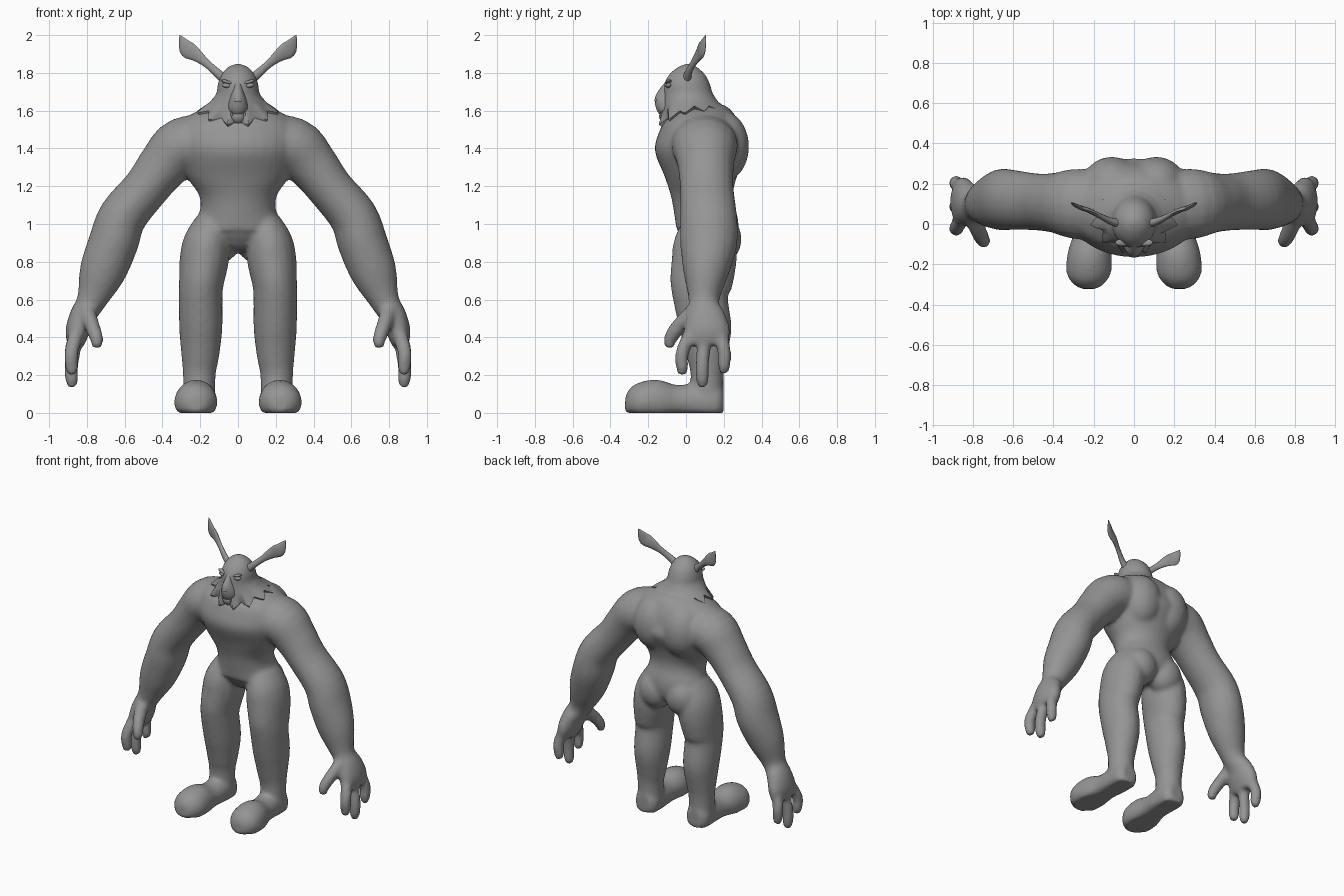
import bpy, bmesh, math
from mathutils import Vector, Matrix

gray = bpy.data.materials.new("plain_gray")
gray.diffuse_color = (0.3, 0.3, 0.3, 1)


def refine(rows, k=4):
    """Catmull-Rom smoothing of section rows."""
    out = []
    for i in range(len(rows) - 1):
        quad = [rows[max(i - 1, 0)], rows[i], rows[i + 1], rows[min(i + 2, len(rows) - 1)]]
        for j in range(k):
            t = j / k
            out.append([0.5 * (2 * b + (c - a) * t + (2 * a - 5 * b + 4 * c - d) * t * t
                               + (3 * b - a - 3 * c + d) * t ** 3) for a, b, c, d in zip(*quad)])
    return out + [list(rows[-1])]


def skin(bm, rings):
    """Bridge rings of points and cap both ends."""
    vs = [[bm.verts.new(p) for p in r] for r in rings]
    n = len(vs[0])
    for a, b in zip(vs, vs[1:]):
        for i in range(n):
            bm.faces.new((a[i], a[(i + 1) % n], b[(i + 1) % n], b[i]))
    bm.faces.new(vs[0][::-1])
    bm.faces.new(vs[-1])


def tube(bm, rows, side=1, ref=(0, 1, 0), n=20, k=4):
    """Elliptical limb along a path; each row is x, y, z, half width, half depth."""
    rows = refine(rows, k)
    rings = []
    for i, (x, y, z, a, b) in enumerate(rows):
        t = (Vector(rows[min(i + 1, len(rows) - 1)][:3]) - Vector(rows[max(i - 1, 0)][:3])).normalized()
        u = Vector(ref).cross(t).normalized()
        v = t.cross(u)
        ring = []
        for j in range(n):
            w = math.tau * j / n
            p = Vector((x, y, z)) + u * a * math.cos(w) + v * b * math.sin(w)
            ring.append((p.x * side, p.y, max(p.z, 0)))
        rings.append(ring)
    skin(bm, rings)


def ball(bm, c, r, side=1, turn=0):
    m = (Matrix.Translation((c[0] * side, c[1], c[2])) @ Matrix.Rotation(turn * side, 4, 'Y')
         @ Matrix.Diagonal((*r, 1)))
    bmesh.ops.create_uvsphere(bm, u_segments=20, v_segments=12, radius=1, matrix=m)


def finish(name, bm, angle=60):
    bmesh.ops.recalc_face_normals(bm, faces=bm.faces)
    me = bpy.data.meshes.new(name)
    bm.to_mesh(me)
    bm.free()
    me.materials.append(gray)
    ob = bpy.data.objects.new(name, me)
    bpy.context.collection.objects.link(ob)
    bpy.ops.object.select_all(action='DESELECT')
    ob.select_set(True)
    bpy.context.view_layer.objects.active = ob
    bpy.ops.object.shade_smooth_by_angle(angle=math.radians(angle))
    return ob


# Body: torso, arms, hands, legs and feet fused into one skin
bm = bmesh.new()
tube(bm, [(0, .10, .86, .05, .08), (0, .11, .92, .19, .14), (0, .115, .98, .235, .165),
          (0, .095, 1.08, .20, .16), (0, .085, 1.16, .21, .165), (0, .08, 1.26, .28, .195),
          (0, .08, 1.38, .33, .245), (0, .085, 1.46, .34, .23), (0, .095, 1.53, .31, .20),
          (0, .10, 1.59, .23, .155), (0, .10, 1.63, .12, .10)], n=32)
for s in (1, -1):
    # back muscles and buttocks
    ball(bm, (.11, .19, 1.41), (.15, .145, .19), s)
    ball(bm, (.105, .185, .92), (.12, .11, .13), s)
    # arm
    tube(bm, [(.12, .09, 1.44, .14, .17), (.29, .10, 1.41, .155, .175), (.39, .105, 1.315, .137, .15),
              (.487, .11, 1.19, .122, .142), (.61, .12, 1.04, .128, .15), (.66, .12, .90, .132, .152),
              (.72, .105, .74, .122, .12), (.778, .095, .59, .078, .08), (.825, .105, .51, .068, .105),
              (.85, .11, .43, .064, .125), (.86, .11, .36, .045, .11)], s)
    # fingers and thumb
    for y0, y1, tip in ((.025, -.02, .20), (.10, .087, .135), (.18, .202, .21)):
        tube(bm, [(.855, y0, .42, .04, .038), (.882, y1, tip + .12, .038, .036),
                  (.88, y1, tip + .04, .035, .034), (.878, y1, tip, .022, .022)], s, n=12)
    tube(bm, [(.80, .05, .54, .045, .05), (.77, -.04, .455, .04, .043),
              (.748, -.083, .39, .036, .036), (.747, -.086, .343, .024, .024)], s, n=12)
    # leg
    tube(bm, [(.13, .11, 1.0, .10, .13), (.165, .10, .90, .125, .165), (.18, .095, .80, .13, .172),
              (.195, .08, .68, .118, .165), (.198, .078, .60, .116, .145), (.197, .105, .44, .114, .137),
              (.20, .11, .30, .10, .107), (.205, .112, .20, .087, .088), (.205, .11, .03, .085, .09)], s)
    # foot
    tube(bm, [(.205, .20, .06, .05, .07), (.205, .16, .06, .085, .11), (.205, .05, .06, .088, .10),
              (.21, -.05, .06, .09, .088), (.22, -.15, .06, .11, .117), (.225, -.24, .055, .112, .107),
              (.225, -.295, .05, .08, .077), (.225, -.322, .05, .04, .045)], s, ref=(0, 0, 1))
body = finish("body", bm)
rm = body.modifiers.new("fuse", 'REMESH')
rm.mode, rm.voxel_size, rm.use_smooth_shade = 'VOXEL', 0.014, True
sm = body.modifiers.new("soften", 'SMOOTH')
sm.factor, sm.iterations = 0.5, 6

# Head flaring into a jagged mane; rows are z, y, half width, half depth, front drop
bm = bmesh.new()
N = 48
rings = []
head = refine([(1.846, .01, .012, .012, 0), (1.83, .008, .052, .05, 0), (1.79, .006, .088, .095, 0),
               (1.74, .006, .106, .12, 0), (1.69, .012, .115, .13, .01), (1.645, .025, .15, .147, .03)], 3)
head += [(1.612, .045, .20, .175, .075), (1.595, .045, .185, .16, .07), (1.59, .05, .10, .10, .02)]
for i, (z, y, a, b, drop) in enumerate(head):
    jag = {len(head) - 3: .12, len(head) - 2: .12}.get(i, 0)
    ring = []
    for j in range(N):
        w = math.tau * j / N
        saw = 1 - 2 * abs(((j + 2) % 4) / 2 - 1)     # 12 pointed tufts
        f = 1 - jag * saw
        ring.append((a * f * math.cos(w), y + b * f * math.sin(w),
                     z + jag * saw * .12 - drop * max(0, -math.sin(w)) ** 1.5))
    rings.append(ring)
skin(bm, rings)
finish("head_and_mane", bm, 45)

# Muzzle: nose bridge, upper lip and lower jaw
bm = bmesh.new()
tube(bm, [(0, -.08, 1.755, .02, .025), (0, -.085, 1.715, .027, .05), (0, -.09, 1.675, .04, .07),
          (0, -.09, 1.65, .05, .075), (0, -.085, 1.615, .056, .07), (0, -.08, 1.605, .045, .055)], n=16, k=3)
tube(bm, [(0, -.08, 1.583, .046, .05), (0, -.083, 1.572, .052, .06), (0, -.08, 1.55, .045, .05),
          (0, -.075, 1.535, .02, .025)], n=16, k=3)
ball(bm, (0, -.157, 1.655), (.022, .01, .012))
finish("muzzle", bm)

# Fangs, eyes and brows
fangs, eyes, brows = bmesh.new(), bmesh.new(), bmesh.new()
for s in (1, -1):
    for x, z, turn in ((.018, 1.598, math.pi), (.034, 1.59, 0)):
        bmesh.ops.create_cone(fangs, cap_ends=True, segments=8, radius1=.007, radius2=.001, depth=.03,
                              matrix=Matrix.Translation((x * s, -.132, z)) @ Matrix.Rotation(turn, 4, 'X'))
    ball(eyes, (.06, -.092, 1.733), (.027, .016, .013), s, -.15)
    ball(brows, (.058, -.092, 1.752), (.036, .018, .009), s, -.3)
finish("fangs", fangs)
finish("eyes", eyes)
finish("brows", brows)

# Ears: thin stalks widening to pointed blades
bm = bmesh.new()
for s in (1, -1):
    tube(bm, [(.065, .005, 1.76, .03, .025), (.11, .012, 1.80, .023, .018), (.17, .04, 1.853, .022, .013),
              (.225, .068, 1.898, .036, .012), (.268, .082, 1.925, .046, .011), (.292, .095, 1.965, .026, .008),
              (.308, .105, 2.0, .002, .002)], s, ref=(-.4, .9, 0), n=12, k=3)
finish("ears", bm)
